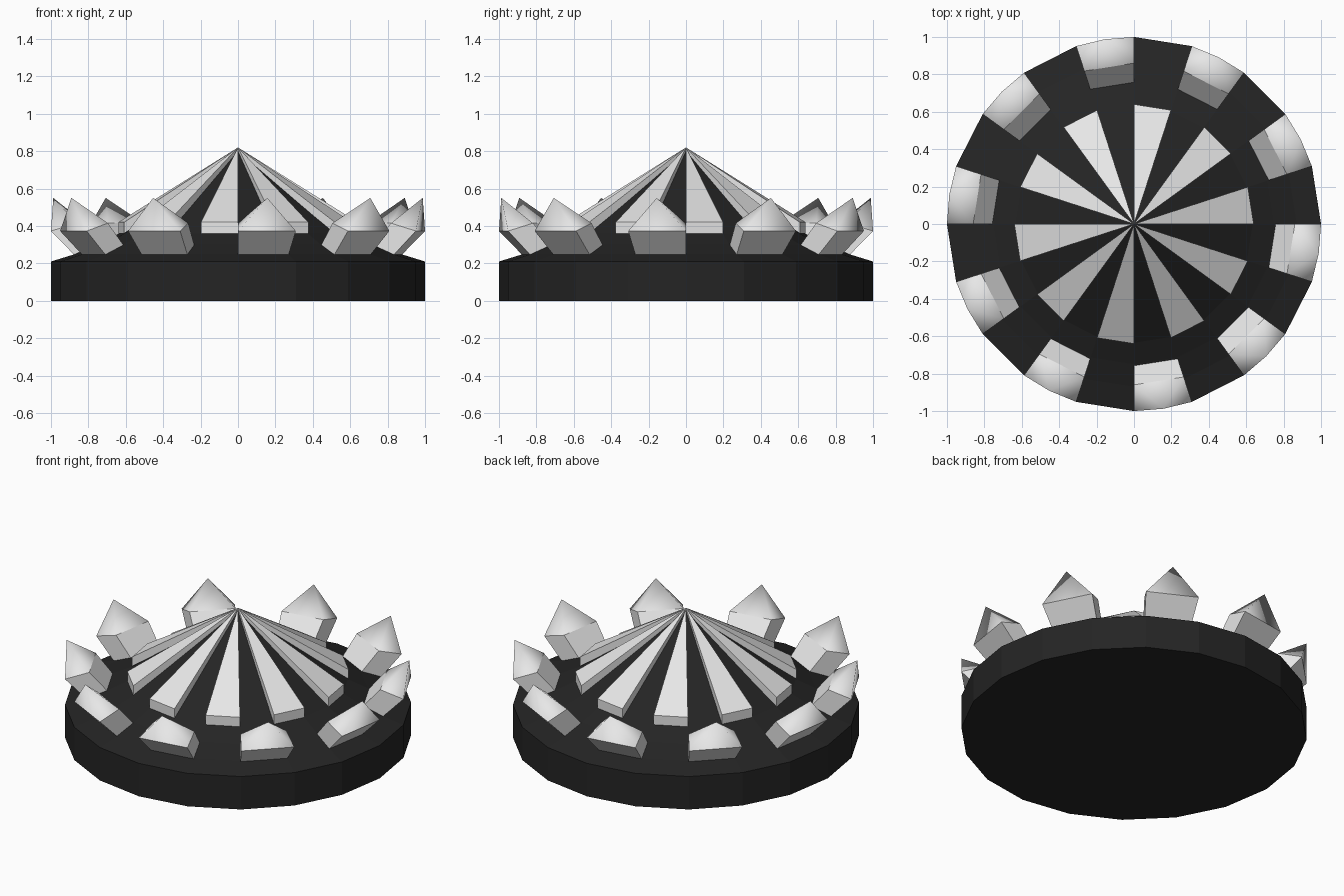
import bpy, bmesh
from math import sin, cos, radians

SIDES = 20
STEP = 360 / SIDES

old = bpy.data.objects.get("Cube")
if old:
    bpy.data.objects.remove(old, do_unlink=True)


def material(name, grey):
    mat = bpy.data.materials.new(name)
    mat.use_nodes = True
    colour = (grey, grey, grey, 1)
    mat.diffuse_color = colour
    bsdf = mat.node_tree.nodes["Principled BSDF"]
    bsdf.inputs["Base Color"].default_value = colour
    bsdf.inputs["Roughness"].default_value = 0.6
    return mat


def polar(r, angle, z):
    a = radians(angle)
    return (r * cos(a), r * sin(a), z)


def finish(bm, name, mat):
    bmesh.ops.recalc_face_normals(bm, faces=bm.faces[:])
    mesh = bpy.data.meshes.new(name)
    bm.to_mesh(mesh)
    bm.free()
    mesh.materials.append(mat)
    obj = bpy.data.objects.new(name, mesh)
    bpy.context.collection.objects.link(obj)
    return obj


def bridge(bm, low, high):
    n = len(low)
    for i in range(n):
        j = (i + 1) % n
        bm.faces.new((low[i], low[j], high[j], high[i]))


black = material("black", 0.018)
pale = material("pale_grey", 0.8)

# Base: faceted drum rising into a pointed spire
bm = bmesh.new()
rings = []
for r, z in [(1, 0), (1, 0.21), (0.87, 0.25), (0.75, 0.302), (0.635, 0.36)]:
    rings.append([bm.verts.new(polar(r, i * STEP, z)) for i in range(SIDES)])
bm.faces.new(rings[0])
for low, high in zip(rings, rings[1:]):
    bridge(bm, low, high)
tip = bm.verts.new((0, 0, 0.8))
for i in range(SIDES):
    bm.faces.new((rings[-1][i], rings[-1][(i + 1) % SIDES], tip))
finish(bm, "base", black)


# Raised rays: thin wedges on every second facet of the spire
def ray(number, start):
    bm = bmesh.new()
    low, high = [], []
    for ring, z, top in ((low, 0.36, 0.79), (high, 0.42, 0.82)):
        for a in (start, start + STEP):
            ring.append(bm.verts.new(polar(0.64, a, z)))
        ring.append(bm.verts.new((0, 0, top)))
    bm.faces.new(low)
    bm.faces.new(high)
    for i, j in ((0, 1), (1, 2), (2, 0)):
        bm.faces.new((low[i], low[j], high[j], high[i]))
    finish(bm, f"ray_{number}", pale)


# Rim spikes: blocks leaning outwards, each with a smooth pyramid cap
def spike(number, start):
    bm = bmesh.new()
    end = start + STEP

    def quad(inner, outer):
        (ri, zi), (ro, zo) = inner, outer
        return [bm.verts.new(polar(r, a, z)) for r, a, z in
                ((ri, start, zi), (ro, start, zo), (ro, end, zo), (ri, end, zi))]

    low = quad((0.75, 0.29), (0.875, 0.245))
    high = quad((0.86, 0.415), (1.0, 0.373))
    bm.faces.new(low)
    bridge(bm, low, high)
    peak = bm.verts.new(polar(1.0, start + STEP / 2, 0.55))
    for i in range(4):
        cap = bm.faces.new((high[i], high[(i + 1) % 4], peak))
        cap.smooth = True
    for edge in bm.edges:
        edge.smooth = peak in edge.verts
    finish(bm, f"spike_{number}", pale)


for k in range(SIDES // 2):
    ray(k + 1, 2 * k * STEP)
    spike(k + 1, (2 * k + 1) * STEP)
